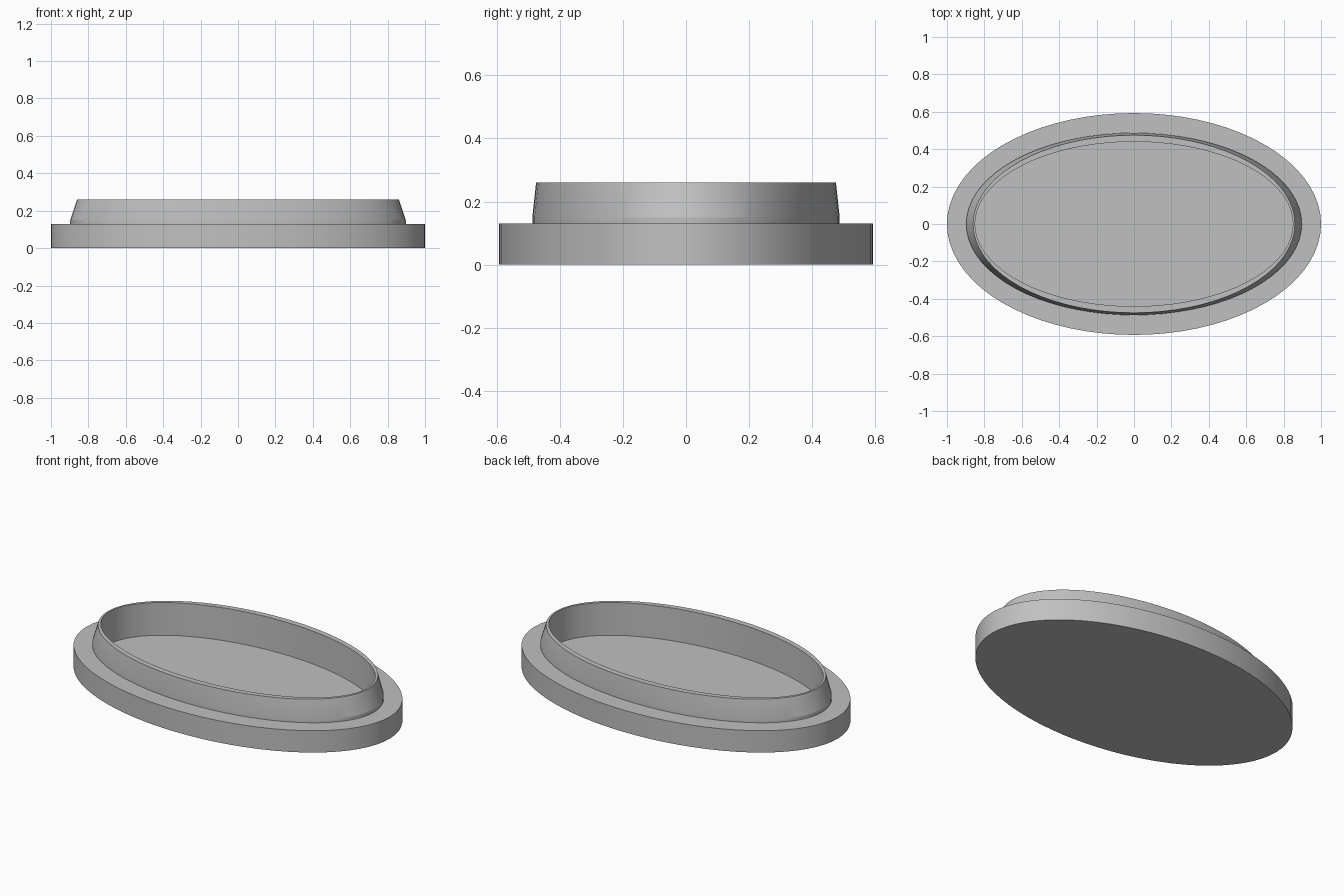
import bpy, bmesh, math

cube = bpy.data.objects.get("Cube")
if cube:
    bpy.data.objects.remove(cube, do_unlink=True)

SEGMENTS = 72

# Single plain grey
grey = bpy.data.materials.new("plain_grey")
grey.use_nodes = True
colour = (0.53, 0.53, 0.53, 1)
grey.diffuse_color = colour
grey.node_tree.nodes["Principled BSDF"].inputs["Base Color"].default_value = colour


def oval_loft(name, rings):
    """Join oval rings (x radius, y radius, z) and cap both ends."""
    bm = bmesh.new()
    loops = []
    for rx, ry, z in rings:
        angles = [2 * math.pi * i / SEGMENTS for i in range(SEGMENTS)]
        loops.append([bm.verts.new((rx * math.cos(a), ry * math.sin(a), z)) for a in angles])
    for low, high in zip(loops, loops[1:]):
        for i in range(SEGMENTS):
            j = (i + 1) % SEGMENTS
            bm.faces.new((low[i], low[j], high[j], high[i]))
    bm.faces.new(loops[0][::-1])
    bm.faces.new(loops[-1])
    bmesh.ops.recalc_face_normals(bm, faces=bm.faces)
    mesh = bpy.data.meshes.new(name)
    bm.to_mesh(mesh)
    bm.free()
    mesh.materials.append(grey)
    obj = bpy.data.objects.new(name, mesh)
    bpy.context.collection.objects.link(obj)
    return obj


# Oval base with a tapered raised rim and a sunken floor
tray = oval_loft("oval_tray", [
    (1.0, 0.593, 0.0),      # underside edge
    (1.0, 0.593, 0.13),     # ledge outer edge
    (0.897, 0.487, 0.13),   # rim foot
    (0.897, 0.487, 0.15),   # start of the taper
    (0.86, 0.475, 0.26),    # rim top, outside
    (0.85, 0.44, 0.26),     # rim top, inside
    (0.85, 0.44, 0.065),    # floor
])

bpy.ops.object.select_all(action="DESELECT")
tray.select_set(True)
bpy.context.view_layer.objects.active = tray
bpy.ops.object.shade_smooth_by_angle(angle=math.radians(15))
